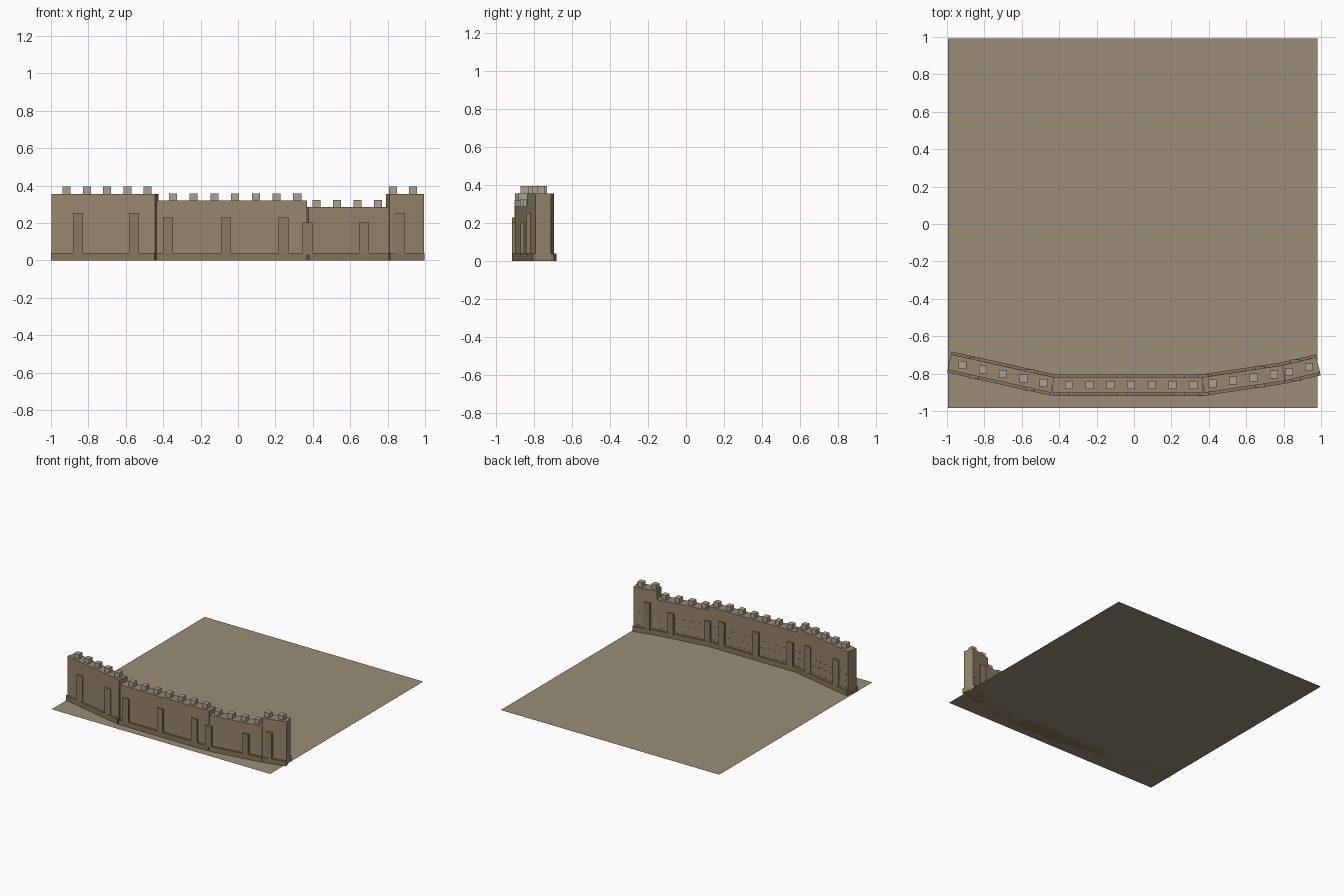
import bpy
from math import atan2, cos, sin, hypot
from mathutils import Matrix

if "Cube" in bpy.data.objects:
    bpy.data.objects.remove(bpy.data.objects["Cube"])


def material(name, rgb):
    m = bpy.data.materials.new(name)
    m.diffuse_color = (*rgb, 1)
    m.use_nodes = True
    m.node_tree.nodes["Principled BSDF"].inputs["Base Color"].default_value = m.diffuse_color
    return m


STONE = material("stone", (0.31, 0.24, 0.15))
BASE = material("base_stone", (0.24, 0.18, 0.10))
PIER = material("pier_stone", (0.26, 0.20, 0.12))
CAP = material("cap_stone", (0.40, 0.36, 0.28))
JOINT = material("joint", (0.15, 0.11, 0.07))
EARTH = material("earth", (0.32, 0.27, 0.18))


def box(name, mat, center, size, angle=0.0):
    bpy.ops.mesh.primitive_cube_add(size=1)
    ob = bpy.context.object
    ob.name = name
    ob.data.transform(Matrix.Diagonal((*size, 1)))
    ob.location = center
    ob.rotation_euler.z = angle
    ob.data.materials.append(mat)
    return ob


# ground sheet
bpy.ops.mesh.primitive_plane_add(size=1.975, location=(-0.007, 0.003, 0))
ground = bpy.context.object
ground.name = "ground"
ground.data.materials.append(EARTH)

# wall runs: start, end, wall top, pier top, pier x positions, first merlon x, merlon count
P = [(-0.987, -0.738), (-0.435, -0.861), (0.37, -0.861), (0.80, -0.797), (0.985, -0.753)]
RUNS = [
    (P[0], P[1], 0.356, 0.252, (-0.855, -0.555), -0.916, 5),
    (P[1], P[2], 0.319, 0.228, (-0.374, -0.064, 0.244), -0.348, 7),
    (P[2], P[3], 0.286, 0.203, (0.372, 0.674), 0.420, 4),
    (P[3], P[4], 0.356, 0.252, (0.863,), 0.829, 2),
]
PLINTH_H, MERLON, STEP, THICK = 0.04, 0.043, 0.1108, 0.084

for (x0, y0), (x1, y1), top, pier_top, piers, first, count in RUNS:
    a, length = atan2(y1 - y0, x1 - x0), hypot(x1 - x0, y1 - y0)
    cx, cy = (x0 + x1) / 2, (y0 + y1) / 2

    def line_y(x):
        return y0 + (x - x0) * (y1 - y0) / (x1 - x0)

    # wall and its plinth
    box("wall", STONE, (cx, cy, top / 2), (length, THICK, top), a)
    box("plinth", BASE, (cx, cy, PLINTH_H / 2), (length, 0.115, PLINTH_H), a)

    # piers passing through the wall
    for x in piers:
        box("pier", PIER, (x, line_y(x), (0.03 + pier_top) / 2),
            (0.053, 0.115, pier_top - 0.03), 0)

    # merlons
    for i in range(count):
        x = first + i * STEP * cos(a)
        box("merlon", CAP, (x, line_y(x), top + 0.019), (MERLON, MERLON, 0.038))

    # thin mortar dashes on the inner face
    n = int(length / 0.055)
    for row, z in enumerate((0.055, 0.11, 0.165)):
        for i in range(n):
            d = (i + 0.35 + 0.3 * (row % 2)) * length / n - length / 2
            off = THICK / 2
            box("mortar_dash", JOINT,
                (cx + d * cos(a) - off * sin(a), cy + d * sin(a) + off * cos(a), z),
                (0.03, 0.002, 0.003), a)
